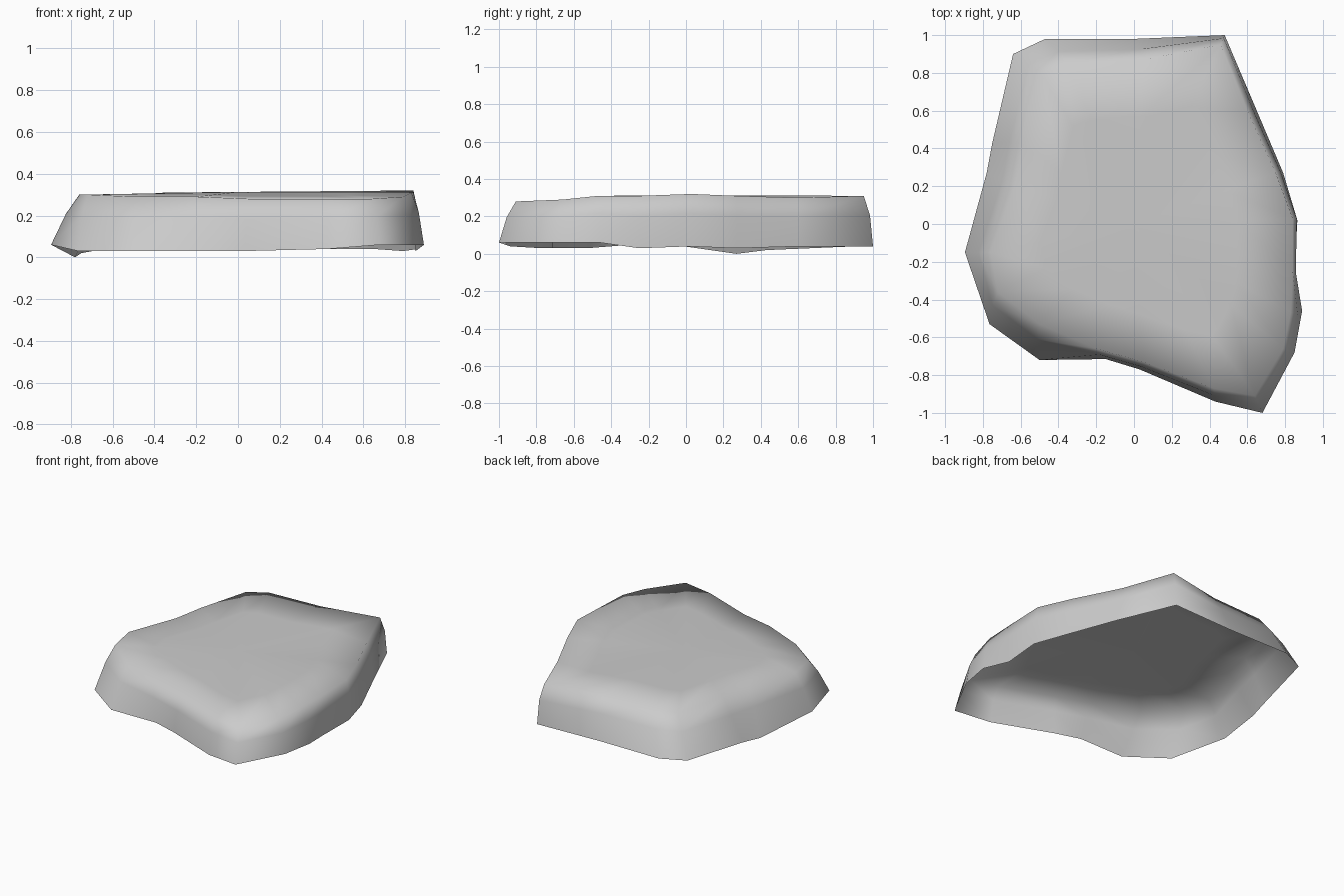
import bpy
import bmesh
from mathutils import Vector

default_cube = bpy.data.objects.get("Cube")
if default_cube:
    bpy.data.objects.remove(default_cube, do_unlink=True)


def make_material(name, colour):
    material = bpy.data.materials.new(name)
    material.use_nodes = True
    material.diffuse_color = colour
    material.node_tree.nodes["Principled BSDF"].inputs["Base Color"].default_value = colour
    return material


# Slab outline, counter-clockwise from the front tip: (foot point, upper rim point)
stations = [
    ((.68, -1, .06), (.64, -.91, .28)),
    ((.85, -.68, .06), (.79, -.66, .29)),
    ((.89, -.46, .06), (.83, -.47, .31)),
    ((.85, -.25, .03), (.84, -.25, .31)),
    ((.865, .02, .04), (.84, .03, .32)),
    ((.79, .27, .03), (.75, .27, .31)),
    ((.65, .6, .04), (.6, .6, .3)),
    ((.48, 1, .04), (.46, .95, .31)),
    ((0, .98, .04), (.05, .87, .31)),
    ((-.47, .98, .04), (-.35, .85, .31)),
    ((-.64, .9, .04), (-.49, .79, .3)),
    ((-.75, .43, .02), (-.59, .42, .3)),
    ((-.78, .27, 0), (-.63, .2, .3)),
    ((-.895, -.15, .06), (-.76, -.15, .3)),
    ((-.765, -.53, .03), (-.72, -.36, .3)),
    ((-.5, -.72, .03), (-.5, -.53, .29)),
    ((-.15, -.715, .03), (-.2, -.66, .29)),
    ((.03, -.77, .03), (.05, -.73, .28)),
    ((.43, -.94, .04), (.42, -.87, .28)),
]


def bulged_point(foot, rim):
    """Point on the wall, pushed slightly outwards."""
    point = foot.lerp(rim, .62)
    return Vector((point.x * 1.015, point.y * 1.015, point.z))


def bridge(mesh, lower, upper):
    """Join two closed rings of vertices with quads."""
    count = len(lower)
    for i in range(count):
        j = (i + 1) % count
        mesh.faces.new((lower[i], lower[j], upper[j], upper[i]))


# Rock shell: foot, wall and rim rings, then a gently domed top; open underneath
crown = Vector((0, 0, .313))
foot_ring = [Vector(foot) for foot, rim in stations]
rim_ring = [Vector(rim) for foot, rim in stations]
wall_ring = [bulged_point(foot, rim) for foot, rim in zip(foot_ring, rim_ring)]
inner_ring = [rim.lerp(crown, .35) for rim in rim_ring]

shell = bmesh.new()
rings = [[shell.verts.new(point) for point in ring]
         for ring in (foot_ring, wall_ring, rim_ring, inner_ring)]
for lower, upper in zip(rings, rings[1:]):
    bridge(shell, lower, upper)
centre = shell.verts.new(crown)
top_edge = rings[-1]
for i, vert in enumerate(top_edge):
    shell.faces.new((vert, top_edge[(i + 1) % len(top_edge)], centre))
for face in shell.faces:
    face.smooth = True

mesh = bpy.data.meshes.new("flat_rock")
shell.to_mesh(mesh)
shell.free()
mesh.materials.append(make_material("stone grey", (.6, .6, .6, 1)))
flat_rock = bpy.data.objects.new("flat_rock", mesh)
bpy.context.collection.objects.link(flat_rock)
